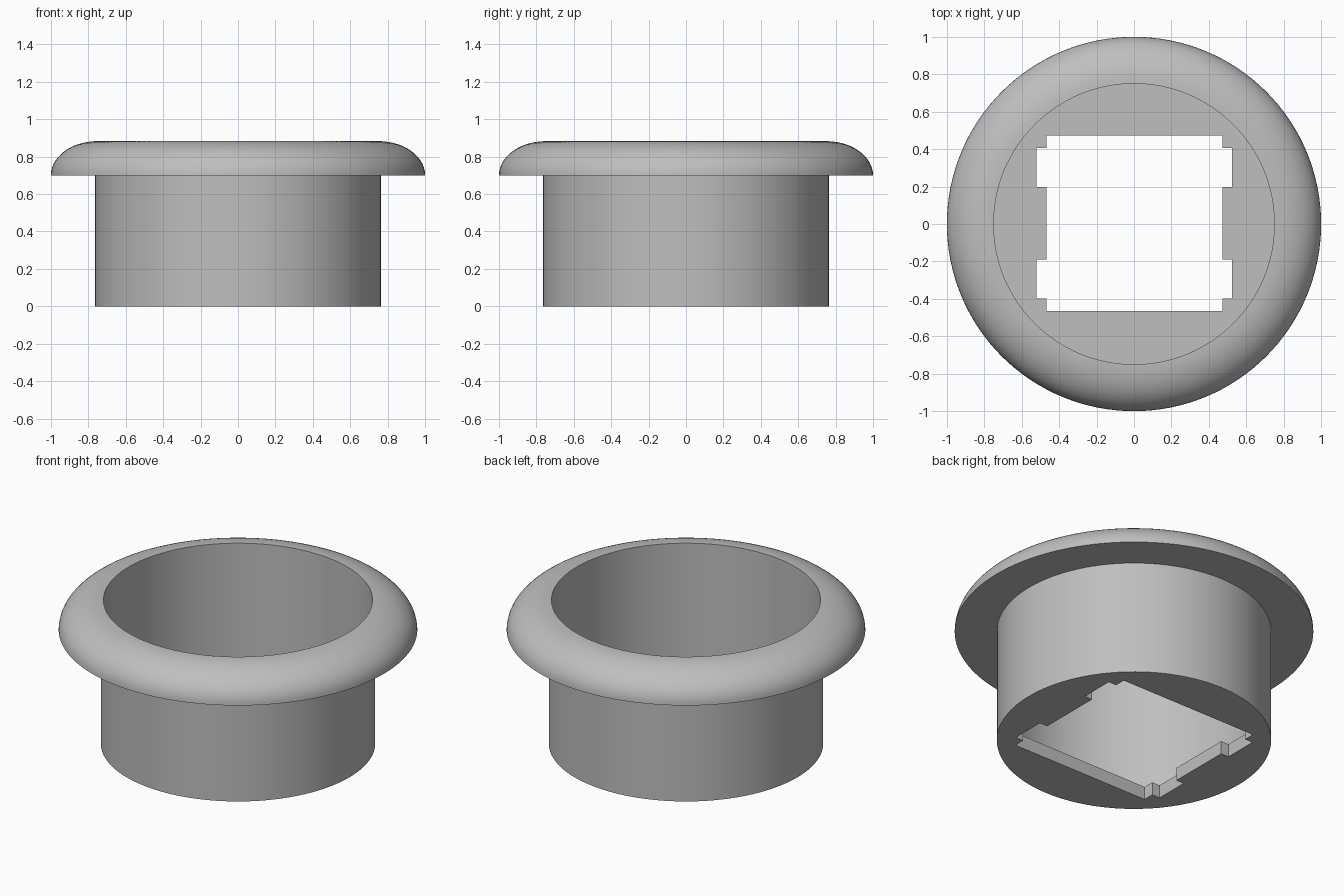
import bpy, bmesh, math

default = bpy.data.objects.get("Cube")
if default:
    bpy.data.objects.remove(default, do_unlink=True)

OUTER_R, INNER_R, RIM_R = 0.765, 0.75, 1.0
FLOOR, RIM_Z, TOP = 0.08, 0.70, 0.883
SEGMENTS = 128

grey = bpy.data.materials.new("plain_grey")
grey.use_nodes = True
colour = (0.52, 0.52, 0.52, 1)
grey.diffuse_color = colour
grey.node_tree.nodes["Principled BSDF"].inputs["Base Color"].default_value = colour


def add_object(name, bm):
    bmesh.ops.recalc_face_normals(bm, faces=bm.faces)
    mesh = bpy.data.meshes.new(name)
    bm.to_mesh(mesh)
    bm.free()
    mesh.materials.append(grey)
    obj = bpy.data.objects.new(name, mesh)
    bpy.context.collection.objects.link(obj)
    return obj


def lathe(name, profile):
    bm = bmesh.new()
    verts = [bm.verts.new((r, 0, z)) for r, z in profile]
    edges = [bm.edges.new(pair) for pair in zip(verts, verts[1:])]
    bmesh.ops.spin(bm, geom=verts + edges, cent=(0, 0, 0), axis=(0, 0, 1),
                   angle=math.tau, steps=SEGMENTS, use_duplicate=False)
    bmesh.ops.remove_doubles(bm, verts=bm.verts, dist=1e-4)
    return add_object(name, bm)


def prism(name, outline, bottom, top):
    bm = bmesh.new()
    face = bm.faces.new([bm.verts.new((x, y, bottom)) for x, y in outline])
    new = bmesh.ops.extrude_face_region(bm, geom=[face])["geom"]
    moved = [g for g in new if isinstance(g, bmesh.types.BMVert)]
    bmesh.ops.translate(bm, verts=moved, vec=(0, 0, top - bottom))
    return add_object(name, bm)


# Cup and rounded flange, turned from one closed section
rounded = []
for i in range(15):
    a = math.pi / 2 * i / 14
    rounded.append((INNER_R + (RIM_R - INNER_R) * math.cos(a),
                    RIM_Z + (TOP - RIM_Z) * math.sin(a)))
section = [(0, 0), (OUTER_R, 0), (OUTER_R, RIM_Z)] + rounded
section += [(INNER_R, FLOOR), (0, FLOOR)]
body = lathe("flanged_cup", section)

# Square floor opening with two notches on each side
half, notch, low, high = 0.47, 0.523, 0.195, 0.403
side = [(half, -half), (half, -high), (notch, -high), (notch, -low), (half, -low),
        (half, low), (notch, low), (notch, high), (half, high), (half, half)]
outline = side + [(-x, -y) for x, y in side]
cutter = prism("floor_opening_cutter", outline, -0.1, FLOOR + 0.1)
cutter.location = (0.002, 0.004, 0)
cutter.hide_render = True

cut = body.modifiers.new("floor_opening", "BOOLEAN")
cut.operation = "DIFFERENCE"
cut.solver = "EXACT"
cut.object = cutter

bpy.ops.object.select_all(action="DESELECT")
body.select_set(True)
bpy.context.view_layer.objects.active = body
bpy.ops.object.modifier_apply(modifier=cut.name)
bpy.data.objects.remove(cutter, do_unlink=True)
bpy.ops.object.shade_smooth_by_angle(angle=math.radians(30))
